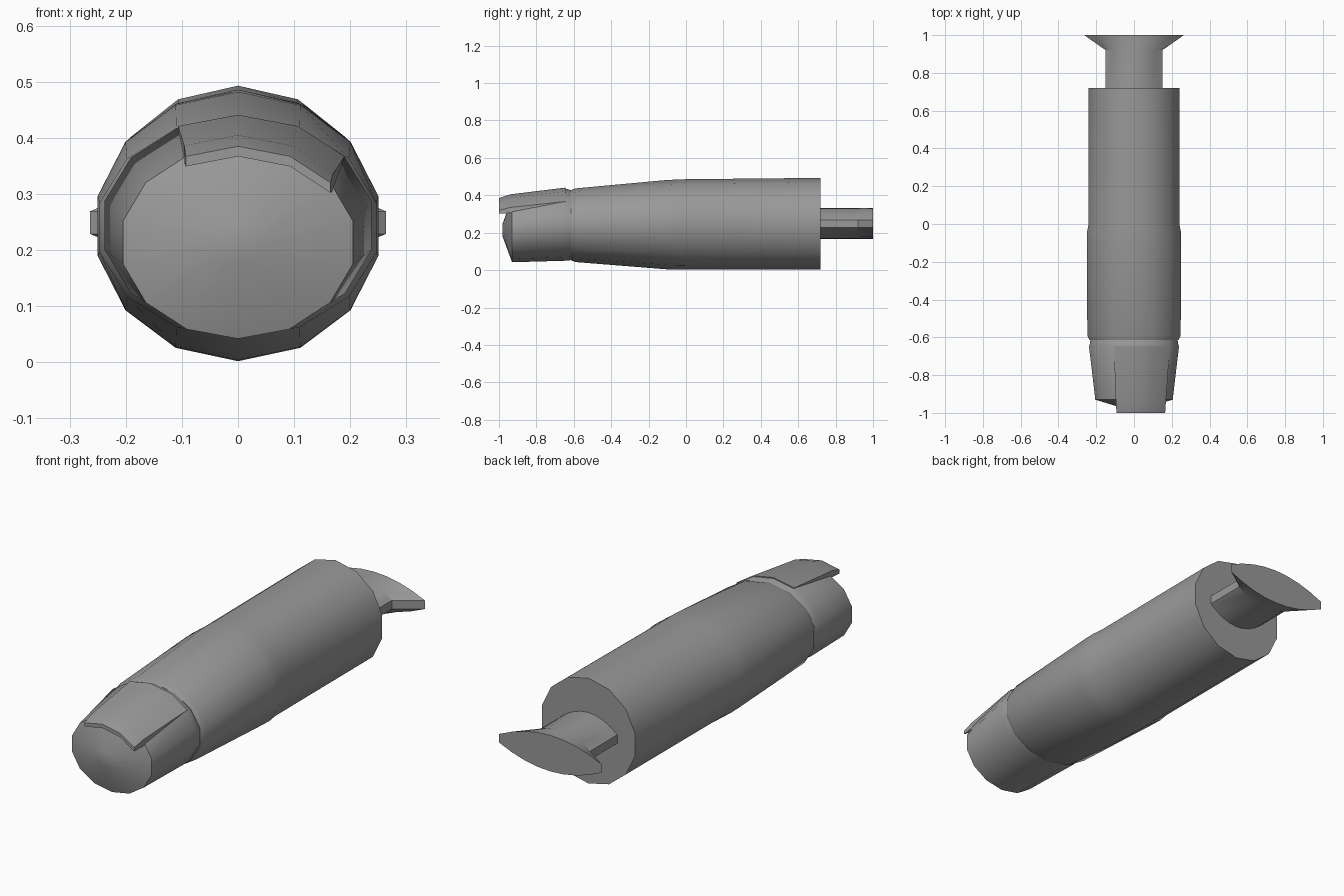
import bpy, bmesh, math

if "Cube" in bpy.data.objects:
    bpy.data.objects.remove(bpy.data.objects["Cube"], do_unlink=True)

GREY = 0.32
grey = bpy.data.materials.new("plain grey")
grey.use_nodes = True
grey.diffuse_color = (GREY, GREY, GREY, 1)
grey.node_tree.nodes["Principled BSDF"].inputs["Base Color"].default_value = (GREY, GREY, GREY, 1)


def loft(name, rings, angle):
    """Skin closed rings of points and cap both ends."""
    bm = bmesh.new()
    rows = [[bm.verts.new(p) for p in ring] for ring in rings]
    n = len(rows[0])
    for a, b in zip(rows, rows[1:]):
        for i in range(n):
            j = (i + 1) % n
            bm.faces.new((a[i], a[j], b[j], b[i]))
    bm.faces.new(rows[0])
    bm.faces.new(rows[-1])
    bmesh.ops.recalc_face_normals(bm, faces=bm.faces)
    mesh = bpy.data.meshes.new(name)
    bm.to_mesh(mesh)
    bm.free()
    mesh.materials.append(grey)
    obj = bpy.data.objects.new(name, mesh)
    bpy.context.collection.objects.link(obj)
    bpy.ops.object.select_all(action="DESELECT")
    obj.select_set(True)
    bpy.context.view_layer.objects.active = obj
    bpy.ops.object.shade_smooth_by_angle(angle=math.radians(angle))
    return obj


SIDES = 14
WIDEST = math.sin(3 * math.tau / SIDES)


def oval(y, half_width, low, high):
    """Fourteen-sided oval across the finger at depth y."""
    mid, rz = (low + high) / 2, (high - low) / 2
    return [(half_width / WIDEST * math.sin(a), y, mid + rz * math.cos(a))
            for a in (math.tau * i / SIDES for i in range(SIDES))]


# Base and middle segments, with a slight step at the knuckle
loft("finger_segments", [oval(*r) for r in (
    (0.72, 0.24, 0.002, 0.493),
    (0.00, 0.24, 0.002, 0.486),
    (-0.05, 0.25, 0.002, 0.484),
    (-0.10, 0.25, 0.004, 0.482),
    (-0.59, 0.247, 0.043, 0.437),
    (-0.615, 0.235, 0.052, 0.428),
)], 40)

# Fingertip with its blunt nose
loft("fingertip", [oval(*r) for r in (
    (-0.60, 0.230, 0.055, 0.425),
    (-0.625, 0.232, 0.052, 0.430),
    (-0.65, 0.238, 0.050, 0.438),
    (-0.93, 0.205, 0.042, 0.385),
    (-0.98, 0.042, 0.178, 0.250),
)], 40)


# Nail plate, off centre, thickening towards its free edge
def nail_section(y, points, thick):
    top = [(x, y, z) for x, z in points]
    return top + [(x, y, z - thick) for x, _, z in reversed(top)]


loft("nail", [
    nail_section(-0.645, ((-0.107, 0.421), (0, 0.441), (0.107, 0.421), (0.19, 0.367)), 0.02),
    nail_section(-0.94, ((-0.096, 0.386), (0, 0.405), (0.096, 0.386), (0.169, 0.335)), 0.03),
    nail_section(-1.0, ((-0.093, 0.367), (0, 0.385), (0.093, 0.367), (0.165, 0.320)), 0.018),
], 30)


# Stem at the rear, flaring into a wide lens-shaped end
def lens(y, half_width, steps=8):
    ts = [-1 + 2 * i / steps for i in range(steps + 1)]
    half = [(half_width * t, 0.02 + 0.064 * (1 - t * t)) for t in ts]
    return ([(x, y, 0.249 + h) for x, h in half]
            + [(x, y, 0.249 - h) for x, h in reversed(half)])


loft("stem", [lens(0.70, 0.15), lens(0.92, 0.15), lens(1.0, 0.264)], 30)
